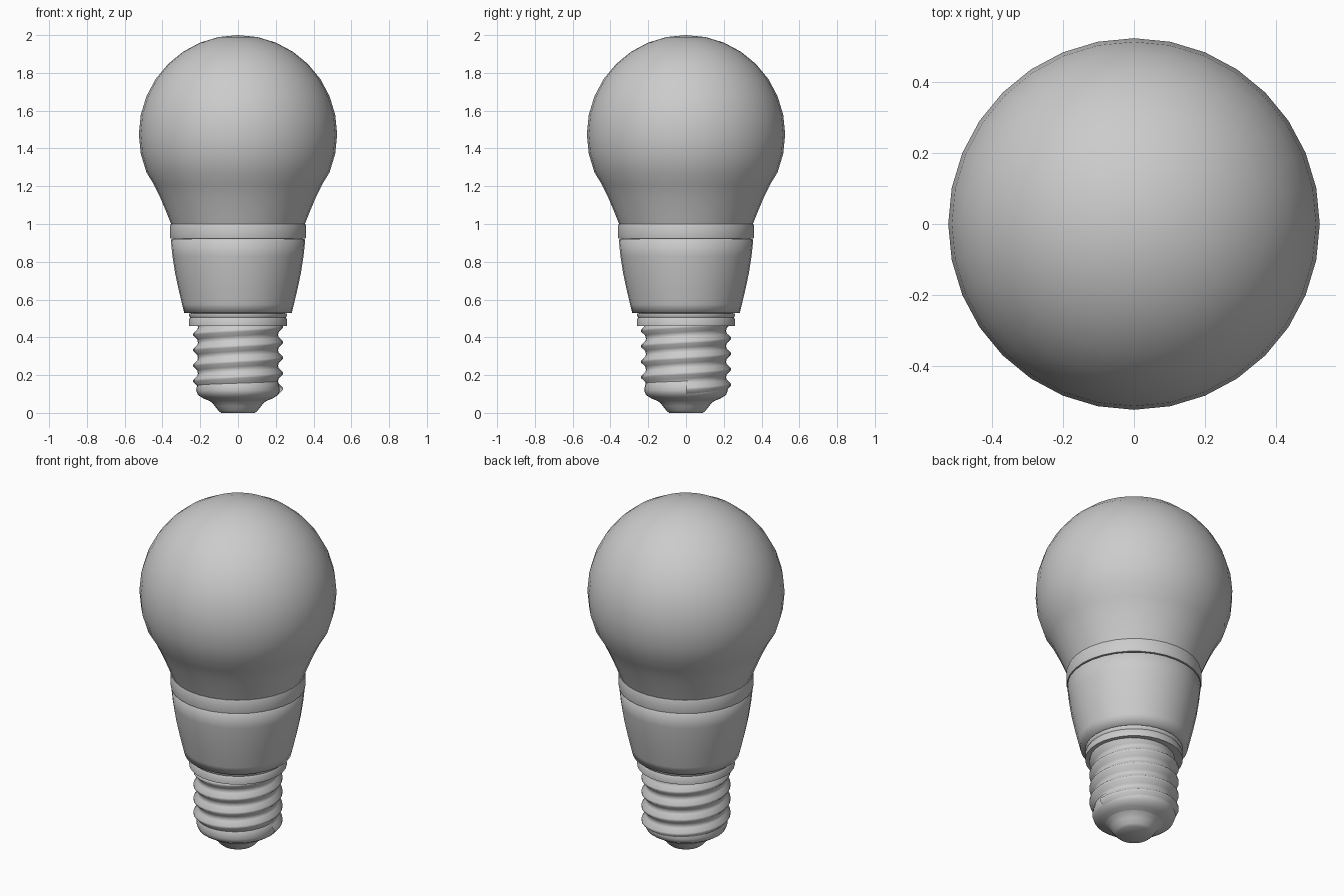
import bpy, bmesh, math

if "Cube" in bpy.data.objects:
    bpy.data.objects.remove(bpy.data.objects["Cube"])

SIDES = 32

grey = bpy.data.materials.new("light grey")
grey.use_nodes = True
colour = (0.6, 0.6, 0.6, 1)
grey.diffuse_color = colour
grey.node_tree.nodes["Principled BSDF"].inputs["Base Color"].default_value = colour


def lathe(name, profile, rise=0.0, sharp=35):
    """Spin (radius, z) points, listed bottom to top; rise lifts each turn into a helix."""
    bm = bmesh.new()
    steps = SIDES + 1 if rise else SIDES
    columns = []
    for i in range(steps):
        a = math.tau * i / SIDES
        lift = rise * i / SIDES
        columns.append([bm.verts.new((r * math.cos(a), r * math.sin(a), z + lift))
                        for r, z in profile])
    for i in range(SIDES):
        p, q = columns[i], columns[(i + 1) % steps]
        for k in range(len(profile) - 1):
            bm.faces.new((p[k], q[k], q[k + 1], p[k + 1]))
    bmesh.ops.remove_doubles(bm, verts=bm.verts, dist=0.0005)
    mesh = bpy.data.meshes.new(name)
    bm.to_mesh(mesh)
    bm.free()
    mesh.materials.append(grey)
    obj = bpy.data.objects.new(name, mesh)
    bpy.context.collection.objects.link(obj)
    bpy.ops.object.select_all(action="DESELECT")
    obj.select_set(True)
    bpy.context.view_layer.objects.active = obj
    bpy.ops.object.shade_smooth_by_angle(angle=math.radians(sharp))
    return obj


# Glass globe: straight neck flowing into a sphere
R, CENTRE = 0.525, 1.475
globe = [(0.35, 0.99), (0.38, 1.065), (0.412, 1.14), (0.446, 1.21)]
for k in range(-2, 9):
    a = math.pi / 16 * k
    globe.append((R * math.cos(a), CENTRE + R * math.sin(a)))
globe[-1] = (0, CENTRE + R)
lathe("glass_globe", globe)

# Band under the globe
lathe("band", [(0.34, 0.922), (0.358, 0.922), (0.36, 0.93), (0.36, 0.992), (0.357, 1.0), (0.33, 1.0)])

# Tapered housing, rounded inwards at its foot
lathe("housing", [(0.2, 0.53), (0.285, 0.53), (0.296, 0.575), (0.315, 0.655), (0.333, 0.74),
                  (0.347, 0.83), (0.356, 0.915), (0.35, 0.92), (0.33, 0.925)], sharp=100)

# Collar between housing and screw
lathe("collar", [(0.2, 0.46), (0.26, 0.46), (0.26, 0.495), (0.254, 0.505), (0.26, 0.515),
                 (0.26, 0.525), (0.2, 0.54)], sharp=60)

# Screw thread: a ridged profile lifted one pitch per turn
PITCH, TURNS = 0.082, 5
thread = []
for k in range(TURNS):
    z = 0.085 + k * PITCH
    thread += [(0.212, z), (0.216, z + PITCH * 0.2), (0.237, z + PITCH * 0.45),
               (0.237, z + PITCH * 0.6), (0.216, z + PITCH * 0.85)]
thread.append((0.212, 0.085 + TURNS * PITCH))
# Keep the lifted ends inside the cup and collar
screw = lathe("screw_thread", thread, rise=PITCH, sharp=80)
for v in screw.data.vertices:
    v.co.z = min(max(v.co.z, 0.1), 0.5)

# Rounded cup and contact tip at the bottom
lathe("screw_cup", [(0.2, 0.18), (0.212, 0.17), (0.222, 0.12), (0.212, 0.095), (0.18, 0.075),
                    (0.142, 0.06)][::-1], sharp=60)
lathe("contact_tip", [(0, 0), (0.09, 0), (0.104, 0.012), (0.122, 0.035), (0.135, 0.052),
                      (0.155, 0.066)], sharp=50)
